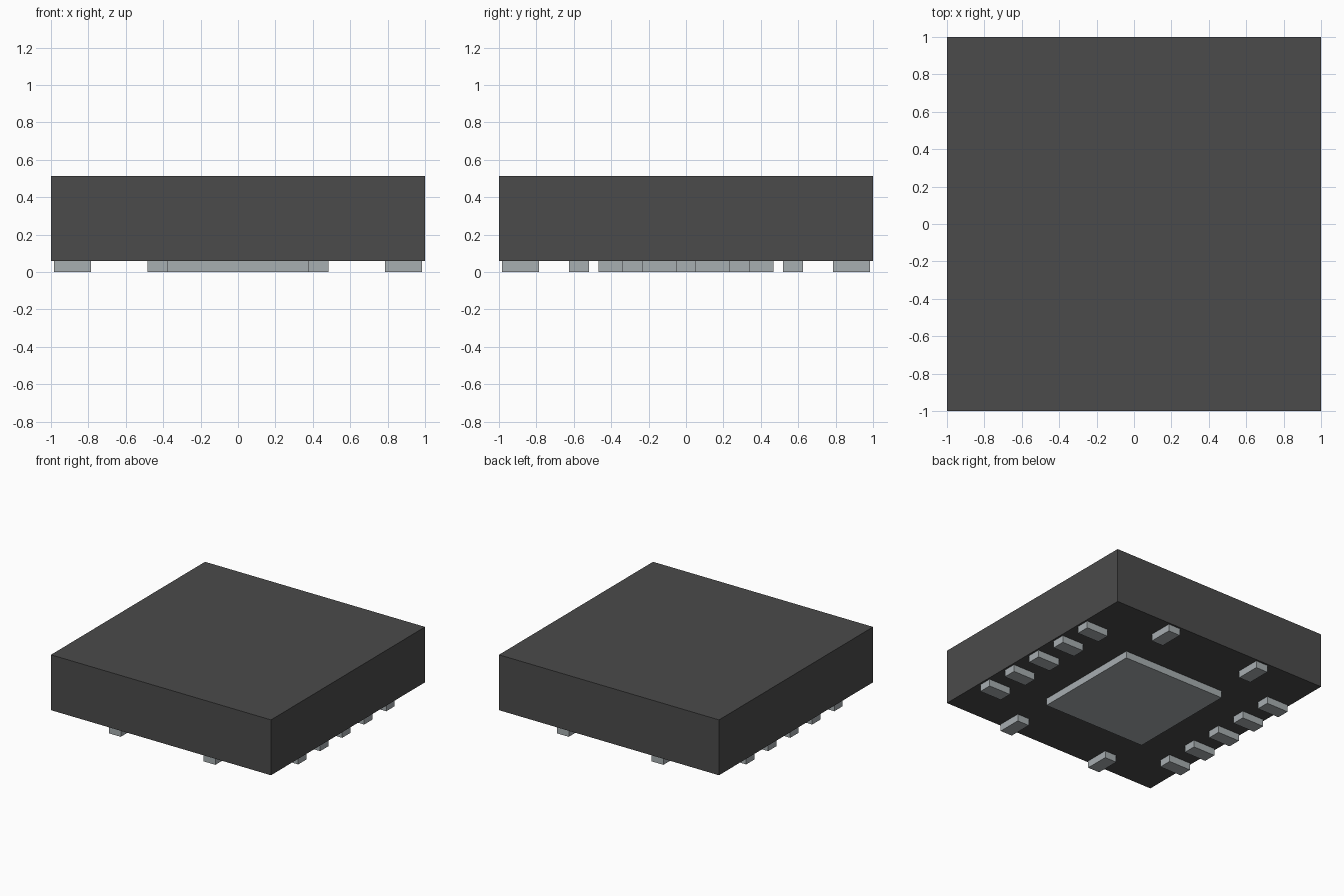
import bpy

cube = bpy.data.objects.get("Cube")
if cube:
    bpy.data.objects.remove(cube, do_unlink=True)


def material(name, rgb):
    mat = bpy.data.materials.new(name)
    mat.use_nodes = True
    mat.diffuse_color = (*rgb, 1)
    mat.node_tree.nodes["Principled BSDF"].inputs["Base Color"].default_value = (*rgb, 1)
    return mat


DARK = material("dark grey plastic", (0.07, 0.07, 0.07))
METAL = material("pale grey metal", (0.39, 0.425, 0.44))


def box(name, center, size, mat):
    bpy.ops.mesh.primitive_cube_add(size=1, location=center)
    obj = bpy.context.object
    obj.name = name
    obj.scale = size
    bpy.ops.object.transform_apply(location=False, rotation=False, scale=True)
    obj.data.materials.append(mat)
    return obj


BASE, TOP = 0.058, 0.513          # underside and top of the package
PAD_L, PAD_W = 0.20, 0.108        # contact length and width
EDGE = 0.885                      # contact centre, measured from the middle

# Package body
box("package_body", (0, 0, (BASE + TOP) / 2), (2, 2, TOP - BASE), DARK)

# Large square pad under the middle
box("center_pad", (0, 0, BASE / 2), (0.936, 0.936, BASE), METAL)

# Five contacts along each side
for side, s in (("left", 1), ("right", -1)):
    for i in range(5):
        box(f"{side}_contact_{i + 1}", (s * EDGE, (i - 2) * 0.286, BASE / 2),
            (PAD_L, PAD_W, BASE), METAL)

# Two contacts along the front and the back
for end, s in (("back", 1), ("front", -1)):
    for side, x in (("left", 0.43), ("right", -0.43)):
        box(f"{end}_{side}_contact", (x, s * EDGE, BASE / 2),
            (PAD_W, PAD_L, BASE), METAL)
